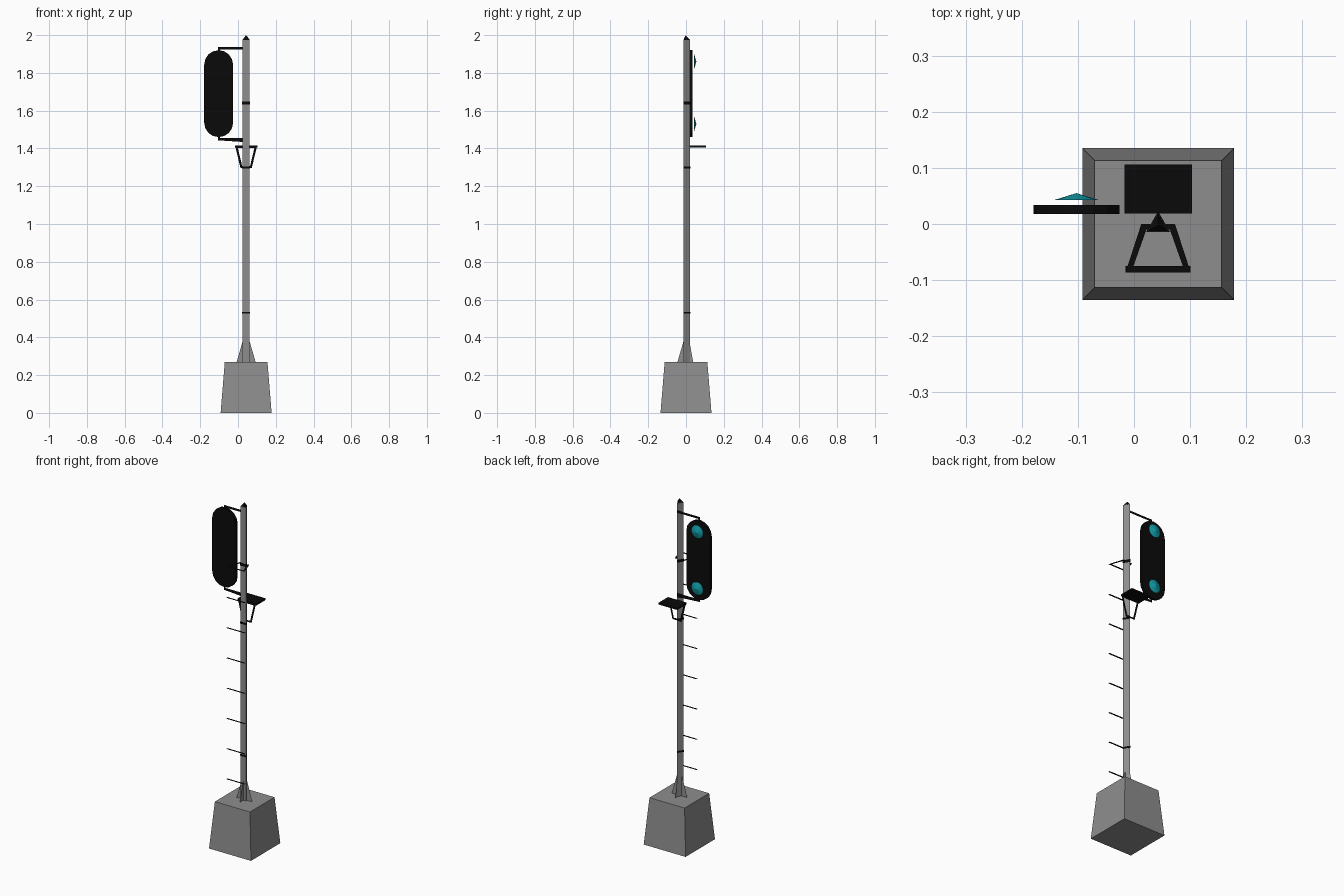
import bpy, bmesh, math
from mathutils import Vector

if "Cube" in bpy.data.objects:
    bpy.data.objects.remove(bpy.data.objects["Cube"])

CX, CY = 0.043, -0.002          # pole axis


def mat(name, rgb):
    m = bpy.data.materials.new(name)
    m.diffuse_color = (*rgb, 1)
    m.use_nodes = True
    m.node_tree.nodes["Principled BSDF"].inputs["Base Color"].default_value = m.diffuse_color
    return m


GREY = mat("weathered_grey", (0.27, 0.27, 0.27))
BLACK = mat("matte_black", (0.003, 0.003, 0.003))
TEAL = mat("teal_lens", (0.006, 0.34, 0.40))


def finish(name, bm, material):
    bmesh.ops.recalc_face_normals(bm, faces=bm.faces)
    me = bpy.data.meshes.new(name)
    bm.to_mesh(me)
    bm.free()
    me.materials.append(material)
    ob = bpy.data.objects.new(name, me)
    bpy.context.collection.objects.link(ob)
    return ob


def loft(name, a, b, material):
    """Closed solid between two matching loops of 3D points."""
    bm = bmesh.new()
    va = [bm.verts.new(p) for p in a]
    vb = [bm.verts.new(p) for p in b]
    n = len(a)
    for i in range(n):
        j = (i + 1) % n
        bm.faces.new((va[i], va[j], vb[j], vb[i]))
    bm.faces.new(va[::-1])
    bm.faces.new(vb)
    return finish(name, bm, material)


def sheets(name, polys, material):
    """Flat paper-thin pieces."""
    bm = bmesh.new()
    for p in polys:
        bm.faces.new([bm.verts.new(q) for q in p])
    return finish(name, bm, material)


def cone(name, loop, apex, material):
    bm = bmesh.new()
    v = [bm.verts.new(p) for p in loop]
    t = bm.verts.new(apex)
    for i in range(len(v)):
        bm.faces.new((v[i], v[(i + 1) % len(v)], t))
    bm.faces.new(v[::-1])
    return finish(name, bm, material)


def tri(r, z):
    return [(CX + r * math.cos(a), CY + r * math.sin(a), z)
            for a in (math.radians(90 + 120 * k) for k in range(3))]


def rect(x0, x1, y0, y1, z):
    return [(x0, y0, z), (x1, y0, z), (x1, y1, z), (x0, y1, z)]


def frame(depth, place):
    """Trapezoid frame: narrow side at the pole, wide side outward."""
    out = [(-0.03, 0), (0.03, 0), (0.058, depth), (-0.058, depth)]
    inn = [(-0.021, 0.01), (0.021, 0.01), (0.044, depth - 0.011), (-0.044, depth - 0.011)]
    return [[place(*p) for p in (out[i], out[(i + 1) % 4], inn[(i + 1) % 4], inn[i])]
            for i in range(4)]


# concrete footing
loft("footing", rect(CX - 0.135, CX + 0.135, -0.135, 0.135, 0),
     rect(CX - 0.113, CX + 0.113, -0.113, 0.113, 0.27), GREY)

# three-sided pole, cap and bands
loft("pole", tri(0.022, 0.26), tri(0.022, 1.977), GREY)
cone("pole_cap", tri(0.0225, 1.975), (CX, CY, 2.0), BLACK)
for z, h in ((1.64, 0.016), (1.30, 0.011), (0.53, 0.010)):
    loft("pole_band", tri(0.0245, z - h / 2), tri(0.0245, z + h / 2), BLACK)

# crossed gussets at the foot of the pole
sheets("foot_gussets", [
    [(CX - 0.05, CY, 0.27), (CX + 0.05, CY, 0.27), (CX + 0.018, CY, 0.38), (CX - 0.018, CY, 0.38)],
    [(CX, -0.045, 0.27), (CX, 0.038, 0.27), (CX, 0.018, 0.38), (CX, -0.013, 0.38)],
], GREY)

# climbing rungs on the front, top one with its holding frame
for k in range(7):
    sheets("rung", [rect(CX - 0.058, CX + 0.058, -0.086, -0.075, 0.405 + 0.176 * k)], BLACK)
sheets("top_rung_frame", frame(0.086, lambda u, v: (CX + u, -v, 1.643)), BLACK)

# platform at the back with upright support frame
loft("platform", rect(CX - 0.06, CX + 0.06, 0.019, 0.106, 1.406),
     rect(CX - 0.06, CX + 0.06, 0.019, 0.106, 1.416), BLACK)
sheets("platform_support", frame(0.117, lambda u, v: (CX + u, 0.0205, 1.297 + v)), BLACK)

# signal head: rounded plate
SX, R = -0.1025, 0.0765
outline = []
for cz, start in ((1.8435, 0), (1.5365, 180)):
    for i in range(9):
        a = math.radians(start + 22.5 * i)
        outline.append((SX + R * math.cos(a), cz + R * math.sin(a)))
loft("signal_plate", [(x, 0.018, z) for x, z in outline],
     [(x, 0.034, z) for x, z in outline], BLACK)

# shallow conical lenses
for z in (1.86, 1.53):
    ring = [(SX + 0.039 * math.cos(a), 0.043, z + 0.039 * math.sin(a))
            for a in (math.tau * i / 12 for i in range(12))]
    cone("lens", ring, (SX, 0.055, z), TEAL)

# signal arms
Y = 0.0205
sheets("signal_arm_top", [
    [(-0.105, Y, 1.924), (CX, Y, 1.924), (CX, Y, 1.937), (-0.105, Y, 1.937)],
    [(-0.105, Y, 1.91), (-0.094, Y, 1.91), (-0.094, Y, 1.924), (-0.105, Y, 1.924)]], BLACK)
sheets("signal_arm_bottom", [
    [(-0.105, Y, 1.443), (CX, Y, 1.433), (CX, Y, 1.456), (-0.105, Y, 1.456)],
    [(-0.105, Y, 1.456), (-0.094, Y, 1.456), (-0.094, Y, 1.47), (-0.105, Y, 1.47)]], BLACK)
